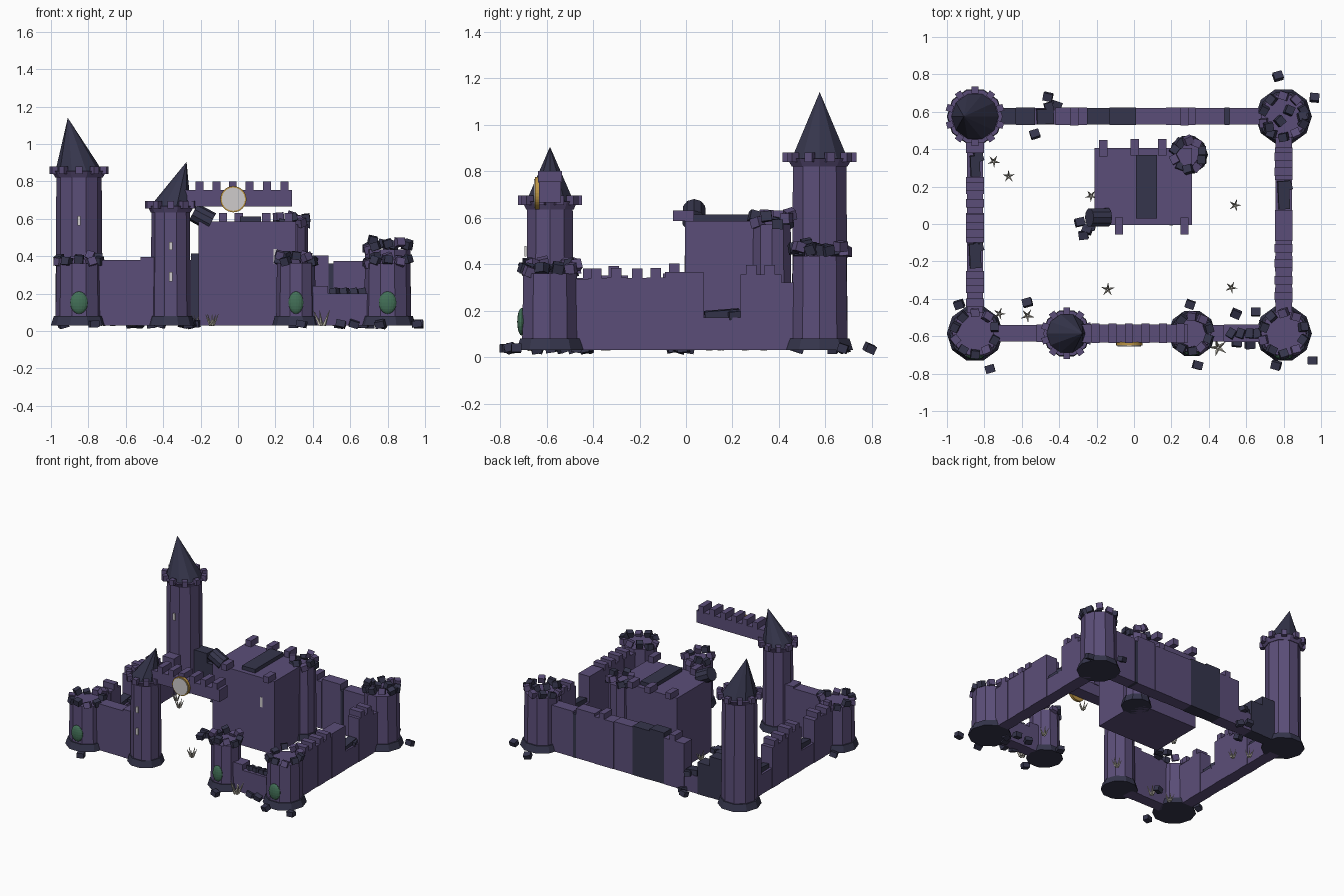
import bpy, bmesh, math, random
from mathutils import Matrix, Vector

if "Cube" in bpy.data.objects:
    bpy.data.objects.remove(bpy.data.objects["Cube"])

random.seed(4)
GROUND = 0.03


def material(name, rgb):
    m = bpy.data.materials.new(name)
    m.diffuse_color = (*rgb, 1)
    m.use_nodes = True
    m.node_tree.nodes["Principled BSDF"].inputs["Base Color"].default_value = m.diffuse_color
    return m


PURPLE = material("purple_stone", (0.105, 0.076, 0.19))
DARK = material("dark_slate", (0.036, 0.036, 0.072))
GREEN = material("green_glass", (0.055, 0.16, 0.095))
PALE = material("pale_window", (0.62, 0.6, 0.6))
GOLD = material("gold_rim", (0.5, 0.3, 0.06))
BONE = material("dry_grass", (0.55, 0.52, 0.45))


def finish(name, bm, mat):
    me = bpy.data.meshes.new(name)
    bm.to_mesh(me)
    bm.free()
    me.materials.append(mat)
    ob = bpy.data.objects.new(name, me)
    bpy.context.collection.objects.link(ob)
    return ob


def box(name, centre, size, mat, rot=(0, 0, 0)):
    bm = bmesh.new()
    bmesh.ops.create_cube(bm, size=1)
    ob = finish(name, bm, mat)
    ob.location, ob.scale, ob.rotation_euler = centre, size, rot
    return ob


def drum(name, x, y, z0, z1, r0, r1, mat, lean=0, sides=10):
    """Vertical frustum; lean slides its top along x."""
    bm = bmesh.new()
    bmesh.ops.create_cone(bm, cap_ends=True, segments=sides, radius1=r0, radius2=r1, depth=z1 - z0)
    # first corner points along y
    bmesh.ops.rotate(bm, verts=bm.verts, matrix=Matrix.Rotation(math.pi / 2, 3, 'Z'))
    for v in bm.verts:
        if v.co.z > 0:
            v.co.x += lean
    if r1 == 0:
        bmesh.ops.remove_doubles(bm, verts=bm.verts, dist=1e-5)
    ob = finish(name, bm, mat)
    ob.location = (x, y, (z0 + z1) / 2)
    return ob


def disc(name, centre, r, depth, mat):
    bm = bmesh.new()
    bmesh.ops.create_cone(bm, cap_ends=True, segments=32, radius1=r, radius2=r, depth=depth)
    ob = finish(name, bm, mat)
    ob.location, ob.rotation_euler = centre, (math.pi / 2, 0, 0)


def ring_of_blocks(name, x, y, z, r, size, ruined):
    for k in range(10):
        a = math.pi / 2 + k * math.pi / 5
        if not ruined:
            box(name, (x + r * math.cos(a), y + r * math.sin(a), z),
                (size, size, size * 1.15), PURPLE, (0, 0, a))
            continue
        # broken tops: tumbled blocks at uneven height
        tilt = [random.uniform(-0.35, 0.35) for _ in range(3)]
        box(name, (x + r * math.cos(a), y + r * math.sin(a), z + random.uniform(-0.02, 0.025)),
            (size, size * 1.1, size), DARK if k % 3 else PURPLE, (tilt[0], tilt[1], a + tilt[2]))


def tower(name, x, y, top, r, apex=None, lean=0):
    drum(name + "_base", x, y, GROUND, GROUND + 0.05, r * 1.2, r * 1.07, DARK)
    drum(name + "_body", x, y, GROUND + 0.03, top, r, r * 0.96, PURPLE)
    if apex:
        drum(name + "_collar", x, y, top - 0.02, top + 0.015, r * 1.0, r * 1.17, PURPLE)
        ring_of_blocks(name + "_merlon", x, y, top + 0.02, r * 1.12, 0.036, False)
        drum(name + "_roof", x, y, top + 0.015, apex, r, 0, DARK, lean)
    else:
        ring_of_blocks(name + "_broken_merlon", x, y, top + 0.02, r * 0.88, 0.042, True)


# Towers
tower("tall_tower", -0.85, 0.575, 0.84, 0.126, 1.14, -0.06)
tower("gate_tower_left", -0.36, -0.585, 0.655, 0.107, 0.905, 0.085)
tower("gate_tower_right", 0.31, -0.585, 0.365, 0.106)
tower("front_left_tower", -0.85, -0.585, 0.36, 0.126)
tower("front_right_tower", 0.80, -0.585, 0.36, 0.126)
tower("back_right_tower", 0.80, 0.575, 0.435, 0.126)
tower("keep_turret", 0.29, 0.37, 0.57, 0.088)
for bx, bz in ((0.72, 0.485), (0.78, 0.465), (0.83, 0.46), (0.9, 0.462)):
    box("loose_block", (bx, 0.5 + random.uniform(0, 0.14), bz), (0.045,) * 3, DARK, (0.2, 0.2, bx * 9))

# Oval green windows
for wx, r in ((-0.85, 0.126), (0.31, 0.106), (0.80, 0.126)):
    bm = bmesh.new()
    bmesh.ops.create_uvsphere(bm, u_segments=16, v_segments=10, radius=1)
    ob = finish("oval_window", bm, GREEN)
    ob.location, ob.scale = (wx, -0.585 - r + 0.005, 0.152), (r * 0.375, 0.02, 0.06)

# Slit windows
for wx, wy, wz, h in ((-0.36, -0.69, 0.455, 0.045), (-0.36, -0.69, 0.29, 0.05),
                      (-0.85, 0.452, 0.59, 0.05), (0.2, -0.003, 0.4, 0.075)):
    box("slit_window", (wx, wy, wz), (0.018, 0.009, h), PALE)


def wall(name, along_x, fixed, segments):
    """Row of slabs (start, end, top, is_dark, merlon_positions)."""
    for i, (a, b, top, dark, merlons) in enumerate(segments):
        mat = DARK if dark else PURPLE
        thick = 0.088 + 0.006 * (i % 2)

        def place(part, pos, length, width, z0, z1):
            c = (pos, fixed) if along_x else (fixed, pos)
            s = (length, width) if along_x else (width, length)
            box(name + part, (*c, (z0 + z1) / 2), (*s, z1 - z0), mat)

        place("_slab", (a + b) / 2, b - a, thick, GROUND, top)
        for m in merlons:
            place("_merlon", m, 0.045, 0.095, top, top + 0.042)


wall("right_wall", False, 0.80, [
    (-0.48, -0.42, 0.335, 0, []), (-0.42, -0.34, 0.34, 0, [-0.385]), (-0.34, -0.255, 0.342, 0, [-0.3]),
    (-0.255, -0.17, 0.34, 0, [-0.21]), (-0.17, -0.09, 0.342, 0, [-0.13]), (-0.09, 0.075, 0.365, 0, []),
    (0.075, 0.235, 0.17, 0, []), (0.235, 0.41, 0.355, 0, [0.28, 0.36]), (0.41, 0.47, 0.32, 0, [])])
wall("left_wall", False, -0.85, [
    (-0.48, -0.37, 0.34, 0, [-0.42]), (-0.37, -0.25, 0.35, 0, [-0.31]), (-0.25, -0.1, 0.18, 0, []),
    (-0.1, 0.06, 0.36, 0, [-0.05, 0.03]), (0.06, 0.16, 0.34, 0, [0.11]), (0.16, 0.25, 0.335, 0, [0.2]),
    (0.25, 0.38, 0.18, 0, []), (0.38, 0.48, 0.31, 0, [])])
wall("back_wall", True, 0.575, [
    (-0.76, -0.63, 0.34, 1, []), (-0.63, -0.53, 0.27, 1, []), (-0.53, -0.42, 0.16, 0, []),
    (-0.42, -0.25, 0.38, 0, [-0.32]), (-0.25, -0.13, 0.415, 1, []), (-0.13, 0.01, 0.4, 1, []),
    (0.01, 0.17, 0.39, 0, []), (0.17, 0.33, 0.385, 0, [0.27]), (0.33, 0.485, 0.405, 0, []),
    (0.485, 0.51, 0.36, 1, []), (0.51, 0.7, 0.375, 0, [])])
wall("front_wall", True, -0.585, [
    (-0.75, -0.52, 0.38, 0, []), (-0.52, -0.43, 0.395, 0, []), (0.38, 0.48, 0.24, 0, []),
    (0.48, 0.7, 0.2, 0, [])])

# Rubble lying in the wall gaps
gaps = [(0.80, 0.155, 0.18, 0.06, 0.15), (-0.85, -0.17, 0.19, 0.06, 0.13),
        (-0.85, 0.31, 0.19, 0.05, 0.11), (-0.475, 0.575, 0.17, 0.09, 0.08)]
for gx, gy, gz, sx, sy in gaps:
    box("gap_rubble", (gx, gy, gz), (sx, sy, 0.045), DARK, (0.08, 0.08, 0.05))
    box("gap_rubble", (gx + 0.02, gy + 0.05, gz), (0.045, 0.05, 0.035), DARK, (0.1, 0.1, 0.3))
for gx in (0.52, 0.57, 0.62, 0.66):
    box("gap_rubble", (gx, -0.585, 0.21), (0.04, 0.05, 0.035), DARK, (0.1, 0.2, gx * 5))

# Bridge over the gate with its round dial
box("gate_bridge", (0.0, -0.585, 0.71), (0.58, 0.095, 0.09), PURPLE)
for bx in (-0.205, -0.115, -0.028, 0.062, 0.155, 0.248):
    box("bridge_merlon", (bx, -0.585, 0.775), (0.042, 0.105, 0.05), PURPLE)
disc("dial_rim", (-0.025, -0.64, 0.705), 0.07, 0.02, GOLD)
disc("dial_face", (-0.025, -0.648, 0.705), 0.062, 0.012, PALE)

# Keep
box("keep", (0.05, 0.2, (GROUND + 0.585) / 2), (0.52, 0.41, 0.585 - GROUND), PURPLE)
for mx, my in ((-0.165, 0.405), (0.005, 0.41), (0.15, 0.41), (-0.08, -0.01), (0.27, -0.01)):
    box("keep_merlon", (mx, my, 0.608), (0.045, 0.09, 0.046), PURPLE)
box("roof_plank", (0.067, 0.2, 0.598), (0.11, 0.34, 0.03), DARK)
stump = drum("fallen_turret", -0.19, 0.035, 0.555, 0.665, 0.052, 0.05, DARK)
stump.rotation_euler = (0, math.radians(-62), 0)

# Stones scattered on the ground
stones = [(0.77, 0.79), (0.965, 0.675), (-0.46, 0.68), (-0.415, 0.635), (-0.53, 0.48), (-0.77, -0.775),
          (-0.935, -0.43), (-0.57, -0.42), (0.34, -0.755), (0.76, -0.755), (0.955, -0.73), (0.545, -0.48),
          (0.65, -0.47), (0.3, -0.43), (0.55, -0.635), (0.62, -0.645), (0.67, -0.58), (0.7, -0.53),
          (-0.29, 0.01), (-0.23, -0.01), (-0.27, -0.06), (-0.25, -0.03)]
for sx, sy in stones:
    box("fallen_stone", (sx, sy, 0.038), (0.05, 0.042, 0.036), DARK,
        (random.uniform(-0.4, 0.4), random.uniform(-0.3, 0.3), random.uniform(-0.4, 0.4)))


# Tufts of dry grass
def tuft(x, y, s):
    bm = bmesh.new()
    for k in range(5):
        a = k * 2 * math.pi / 5 + x * 7
        out = Vector((math.cos(a), math.sin(a), 0))
        aim = (out * 0.45 + Vector((0, 0, 1))).normalized()
        m = Matrix.Translation(out * 0.008 * s + aim * 0.03 * s) @ aim.to_track_quat('Z', 'Y').to_matrix().to_4x4()
        bmesh.ops.create_cone(bm, cap_ends=True, segments=5, radius1=0.007 * s, radius2=0.001,
                              depth=0.06 * s, matrix=m)
    finish("grass_tuft", bm, BONE).location = (x, y, GROUND)


for tx, ty, ts in ((-0.75, 0.335, 1), (-0.67, 0.255, 1), (-0.23, 0.15, 1), (0.54, 0.1, 1), (0.52, -0.34, 1),
                   (-0.14, -0.35, 1.1), (-0.57, -0.49, 1.1), (-0.72, -0.48, 1), (0.45, -0.66, 1.5)):
    tuft(tx, ty, ts)
